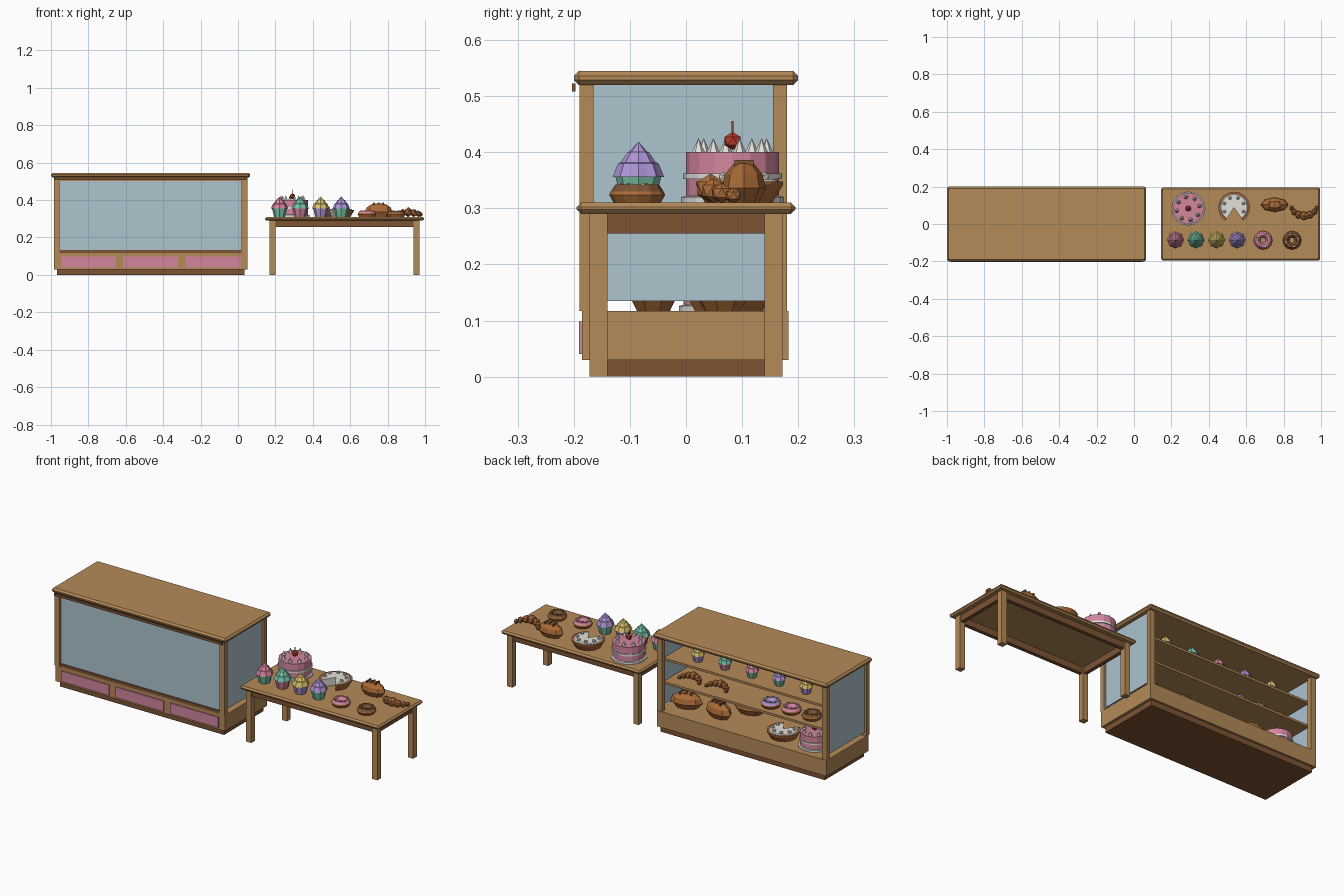
import bpy, bmesh, math
from mathutils import Vector, Matrix

cube = bpy.data.objects.get("Cube")
if cube:
    bpy.data.objects.remove(cube)


def make_mat(name, hexcode):
    lin = []
    for i in (0, 2, 4):
        c = int(hexcode[i:i + 2], 16) / 255
        lin.append(c / 12.92 if c < 0.04 else ((c + 0.055) / 1.055) ** 2.4)
    m = bpy.data.materials.new(name)
    m.use_nodes = True
    m.diffuse_color = (*lin, 1)
    m.node_tree.nodes["Principled BSDF"].inputs["Base Color"].default_value = (*lin, 1)
    return m


MATS = {n: make_mat(n, h) for n, h in {
    "wood": "B48A58", "dark_wood": "7D5433", "glass": "ADC3CE", "pink": "D4869F",
    "cream": "E2E0DA", "mint": "78C4A8", "purple": "AE95D6", "yellow": "DAC46C",
    "red": "C23B2A", "bread": "AC6C38"}.items()}
NAMES = list(MATS)


def finish(name, bm, mats, loc=(0, 0, 0), scale=1, yaw=0):
    bmesh.ops.recalc_face_normals(bm, faces=bm.faces)
    me = bpy.data.meshes.new(name)
    bm.to_mesh(me)
    bm.free()
    for m in mats:
        me.materials.append(MATS[m])
    ob = bpy.data.objects.new(name, me)
    ob.location, ob.scale, ob.rotation_euler = loc, (scale,) * 3, (0, 0, yaw)
    bpy.context.collection.objects.link(ob)
    return ob


def box(name, mat, x, y, z, bevel=0):
    bm = bmesh.new()
    bmesh.ops.create_cube(bm, size=1)
    for v in bm.verts:
        v.co = [lo + (hi - lo) * (c + 0.5) for c, (lo, hi) in zip(v.co, (x, y, z))]
    if bevel:
        bmesh.ops.bevel(bm, geom=bm.edges[:], offset=bevel, segments=1, affect='EDGES')
    return finish(name, bm, [mat])


def lathe(bm, profile, n=12, pleat=1, gap=0):
    """Revolve (radius, z, colour of the band above); gap leaves a wedge open at -y."""
    start = -math.pi / 2 + gap
    count = n + 1 if gap else n
    rings = []
    for r, z, _ in profile:
        ring = []
        for i in range(count):
            a = start + (2 * math.pi - 2 * gap) * i / n
            rr = r * (pleat if i % 2 else 1)
            ring.append(bm.verts.new((rr * math.cos(a), rr * math.sin(a), z)))
        rings.append(ring)
    for (a, b), p in zip(zip(rings, rings[1:]), profile):
        for i in range(n):
            j = (i + 1) % count
            bm.faces.new((a[i], a[j], b[j], b[i])).material_index = NAMES.index(p[2])
    if gap:
        for i in (0, -1):
            f = bm.faces.new([r[i] for r in rings])
            f.material_index = NAMES.index("cream")
    bmesh.ops.remove_doubles(bm, verts=bm.verts[:], dist=1e-6)


def lump(bm, mat, pos, size, kind="ball"):
    """Small ball, cone or block; size is a full extent per axis."""
    m = Matrix.Translation(pos) @ Matrix.Diagonal((*size, 1))
    if kind == "ball":
        r = bmesh.ops.create_icosphere(bm, subdivisions=1, radius=0.5, matrix=m)
    elif kind == "cone":
        r = bmesh.ops.create_cone(bm, cap_ends=True, segments=6, radius1=0.5,
                                  radius2=0, depth=1, matrix=m)
    else:
        r = bmesh.ops.create_cube(bm, size=1, matrix=m)
    for f in {f for v in r["verts"] for f in v.link_faces}:
        f.material_index = NAMES.index(mat)


def around(count, radius, z, phase=0):
    for i in range(count):
        a = phase + 2 * math.pi * i / count
        yield Vector((radius * math.cos(a), radius * math.sin(a), z))


def cupcake(name, loc, frosting, liner, scale=1):
    bm = bmesh.new()
    lathe(bm, [(0, 0, liner), (.029, 0, liner), (.041, .047, liner), (0, .047, liner)], 16, .92)
    lathe(bm, [(0, .044, frosting), (.046, .046, frosting), (.036, .07, frosting),
               (.031, .072, frosting), (.019, .09, frosting), (.016, .091, frosting),
               (0, .109, frosting)], 16, .9)
    finish(name, bm, NAMES, loc, scale)


def cake(name, loc, scale=1):
    bm = bmesh.new()
    lathe(bm, [(0, 0, "cream"), (.092, 0, "cream"), (.092, .01, "cream"), (.083, .012, "pink"),
               (.083, .042, "cream"), (.088, .042, "cream"), (.088, .052, "cream"),
               (.083, .052, "pink"), (.083, .09, "pink"), (0, .09, "pink")], 16)
    for p in around(8, .062, .102, .2):
        lump(bm, "cream", p, (.024, .024, .026), "cone")
    lump(bm, "red", (0, 0, .11), (.034, .034, .032))
    lump(bm, "dark_wood", (0, 0, .134), (.004, .004, .024), "block")
    finish(name, bm, NAMES, loc, scale)


def pie(name, loc, scale=1):
    bm = bmesh.new()
    lathe(bm, [(0, 0, "bread"), (.066, 0, "bread"), (.085, .032, "bread"), (.085, .038, "bread"),
               (.075, .038, "cream"), (.07, .042, "cream"), (0, .042, "cream")], 14, gap=.6)
    for p in around(8, .055, .045, math.pi / 8):
        if p.y > -.045:
            lump(bm, "cream", p, (.02, .02, .02))
    finish(name, bm, NAMES, loc, scale)


def donut(name, loc, icing, scale=1):
    bm = bmesh.new()
    lathe(bm, [(.015, .015, "bread"), (.024, 0, "bread"), (.042, 0, "bread"), (.05, .014, "bread"),
               (.047, .02, icing), (.039, .032, icing), (.027, .032, icing), (.015, .015, icing)], 12)
    sprinkles = ("cream", "bread") if icing == "dark_wood" else ("cream", "dark_wood")
    for i, p in enumerate(around(8, .034, .033, .3)):
        lump(bm, sprinkles[i % 2], p, (.009, .005, .004), "block")
    finish(name, bm, NAMES, loc, scale)


def loaf(name, loc, scale=1, yaw=0):
    # Faceted bread: stacked elongated rings with scored ridges
    bm = bmesh.new()
    lathe(bm, [(0, 0, "bread"), (.026, 0, "bread"), (.039, .026, "bread"), (.034, .05, "bread"),
               (.018, .07, "bread"), (0, .072, "bread")], 8)
    for v in bm.verts:
        v.co.x *= 1.9
    for x in (-.025, 0, .025):
        lump(bm, "dark_wood", (x, 0, .069), (.008, .034, .014), "block")
    finish(name, bm, NAMES, loc, scale, yaw)


def croissant(name, loc, scale=1):
    bm = bmesh.new()
    for i in range(-3, 4):
        a = -math.pi / 2 + i * .46
        s = .056 - .009 * abs(i)
        lump(bm, "bread", (.068 * math.cos(a), .05 * math.sin(a) + .026, s * .45), (s * .85, s, s * .95))
    finish(name, bm, NAMES, loc, scale)


# Display case body
CX = -.4675
box("case_plinth", "dark_wood", (-.967, .035), (-.172, .172), (0, .03))
box("case_base", "wood", (-.985, .05), (-.185, .183), (.03, .117))
box("case_top", "wood", (-1, .065), (-.2, .2), (.52, .545), .009)
for i, s in enumerate((-1, 0, 1)):
    c = CX + s * .333
    box(f"front_panel_{i}", "pink", (c - .147, c + .147), (-.191, -.184), (.04, .098))
for side, x in (("right", -.97), ("left", .035)):
    for end, y in (("front", -.1775), ("back", .1675)):
        box(f"case_post_{end}_{side}", "wood", (x - .015, x + .015), (y - .0125, y + .0125), (.117, .52))
    box(f"side_glass_{side}", "glass", (x - .003, x + .003), (-.165, .155), (.135, .52))
box("front_glass", "glass", (-.955, .02), (-.179, -.173), (.133, .503))
box("front_bottom_rail", "dark_wood", (-.955, .02), (-.186, -.167), (.117, .133))
box("front_top_rail", "wood", (-.955, .02), (-.186, -.167), (.503, .52))
box("front_trim", "dark_wood", (-.98, .045), (-.203, -.197), (.508, .522))
for i, z in enumerate((.27, .4)):
    box(f"shelf_{i}", "wood", (-.965, .03), (-.17, .152), (z - .012, z))

# Goods inside the case
shelf_colours = (("yellow", "purple"), ("mint", "pink"), ("pink", "mint"),
                 ("purple", "mint"), ("yellow", "purple"))
for i, (f, l) in enumerate(shelf_colours):
    cupcake(f"shelf_cupcake_{i}", (-.13 - .165 * i, .08, .4), f, l, .78)
for i in range(2):
    croissant(f"shelf_croissant_{i}", (-.08 - .165 * i, .07, .27), .9)
for i, icing in enumerate(("purple", "pink", "dark_wood")):
    donut(f"shelf_donut_{i}", (-.575 - .125 * i, .08, .27), icing, 1.05)
for i, (x, y, yaw) in enumerate(((-.05, .065, .3), (-.245, .065, -.2), (-.35, -.058, .2))):
    loaf(f"case_loaf_{i}", (x, y, .117), 1.15, yaw)
pie("case_pie", (-.645, .07, .117))
cake("case_cake", (-.835, .07, .117), .9)

# Table
box("table_top", "wood", (.145, .995), (-.195, .195), (.29, .31), .008)
for side, x in (("right", .185), ("left", .955)):
    for end, y in (("front", -.156), ("back", .156)):
        box(f"table_leg_{end}_{side}", "wood", (x - .016, x + .016), (y - .016, y + .016), (0, .292))
    box(f"table_apron_{side}", "dark_wood", (x - .01, x + .01), (-.14, .14), (.255, .292))
for end, y in (("front", -.156), ("back", .156)):
    box(f"table_apron_{end}", "dark_wood", (.2, .94), (y - .01, y + .01), (.255, .292))

# Goods on the table
T = .31
table_colours = (("pink", "mint"), ("mint", "pink"), ("yellow", "purple"), ("purple", "mint"))
for i, (f, l) in enumerate(table_colours):
    cupcake(f"table_cupcake_{i}", (.222 + .11 * i, -.085, T), f, l)
cake("table_cake", (.29, .083, T))
pie("table_pie", (.535, .088, T))
loaf("table_loaf", (.752, .103, T))
croissant("table_croissant", (.91, .068, T))
donut("table_donut_pink", (.69, -.087, T), "pink")
donut("table_donut_chocolate", (.845, -.087, T), "dark_wood")
